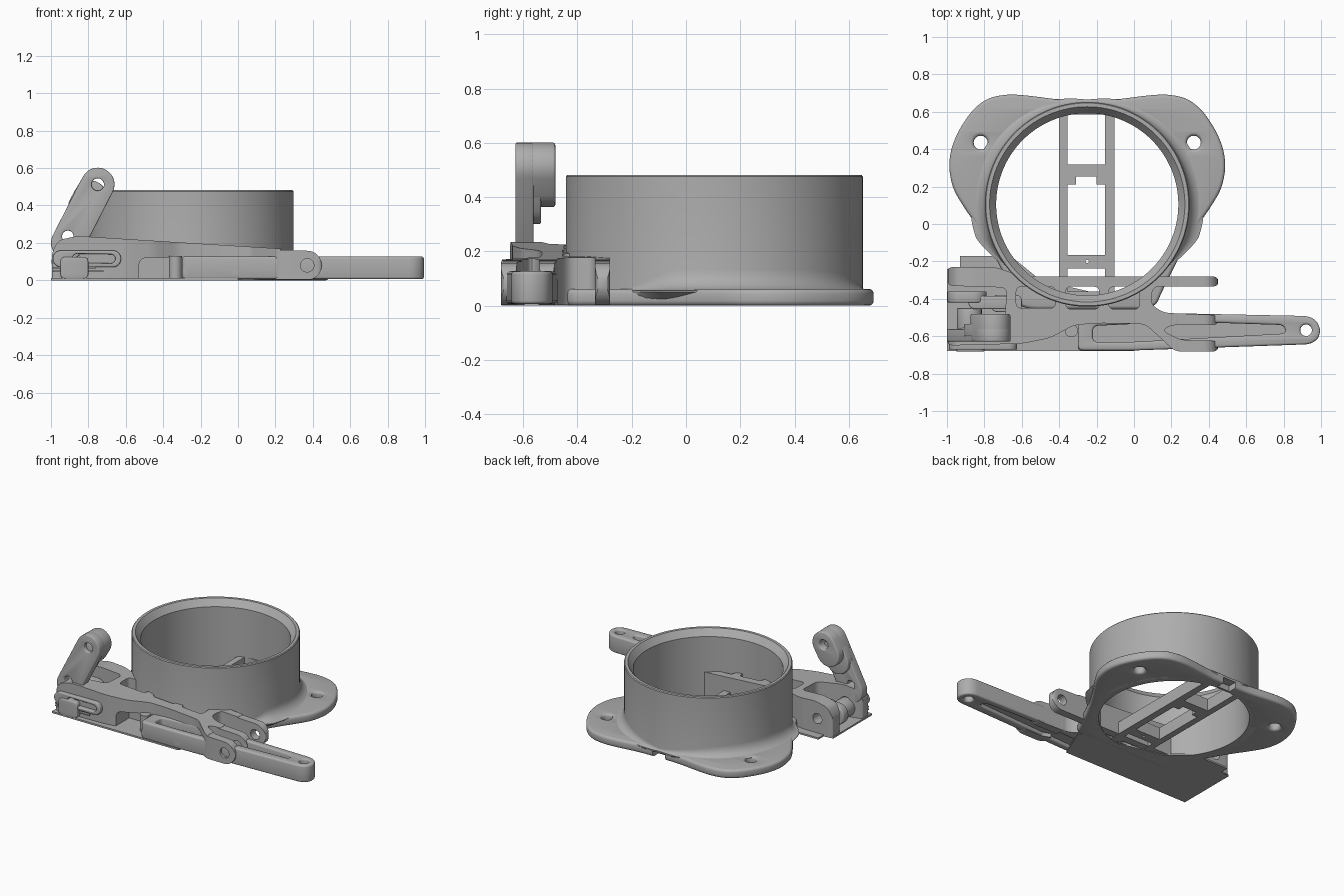
import bpy, bmesh, math

cube = bpy.data.objects.get("Cube")
if cube:
    bpy.data.objects.remove(cube, do_unlink=True)

grey = bpy.data.materials.new("mid grey")
grey.use_nodes = True
grey.diffuse_color = (0.42, 0.42, 0.42, 1)
grey.node_tree.nodes["Principled BSDF"].inputs["Base Color"].default_value = (0.42, 0.42, 0.42, 1)

CX, CY = -0.25, 0.105      # ring centre
parts = []


def finish(name, bm):
    bmesh.ops.remove_doubles(bm, verts=bm.verts, dist=1e-5)
    bmesh.ops.recalc_face_normals(bm, faces=bm.faces)
    mesh = bpy.data.meshes.new(name)
    bm.to_mesh(mesh)
    bm.free()
    mesh.materials.clear()
    mesh.materials.append(grey)
    ob = bpy.data.objects.new(name, mesh)
    bpy.context.collection.objects.link(ob)
    parts.append(ob)
    return ob


def circle(x, y, r, n=32):
    return [(x + r * math.cos(2 * math.pi * i / n), y + r * math.sin(2 * math.pi * i / n)) for i in range(n)]


def capsule(p, q, r, n=14):
    a = math.atan2(q[1] - p[1], q[0] - p[0])
    out = []
    for c, start in ((q, a - math.pi / 2), (p, a + math.pi / 2)):
        for i in range(n + 1):
            t = start + math.pi * i / n
            out.append((c[0] + r * math.cos(t), c[1] + r * math.sin(t)))
    return out


def rounded(pts, r, n=5):
    """Replace every corner with a short curve."""
    out = []
    for i, b in enumerate(pts):
        ends = []
        for o in (pts[i - 1], pts[(i + 1) % len(pts)]):
            d = math.dist(o, b)
            k = min(r, d * 0.45) / d
            ends.append((b[0] + (o[0] - b[0]) * k, b[1] + (o[1] - b[1]) * k))
        a, c = ends
        for j in range(n + 1):
            t = j / n
            out.append(tuple((1 - t) ** 2 * a[k] + 2 * t * (1 - t) * b[k] + t * t * c[k] for k in (0, 1)))
    return out


def rect(x0, x1, y0, y1):
    return [(x0, y0), (x1, y0), (x1, y1), (x0, y1)]


def prism(name, outlines, lo, hi, axis="z", bevel=0.0):
    """Fill outlines (the later ones are holes) and extrude along z or y."""
    cu = bpy.data.curves.new(name + "_outline", "CURVE")
    cu.dimensions, cu.fill_mode = "2D", "BOTH"
    for pts in outlines:
        s = cu.splines.new("POLY")
        s.points.add(len(pts) - 1)
        for p, (x, y) in zip(s.points, pts):
            p.co = (x, y, 0, 1)
        s.use_cyclic_u = True
    cu.extrude = (hi - lo) / 2 - bevel
    if bevel:
        cu.bevel_depth, cu.bevel_resolution, cu.offset = bevel, 2, -bevel
    tmp = bpy.data.objects.new(name + "_outline", cu)
    bpy.context.collection.objects.link(tmp)
    dg = bpy.context.evaluated_depsgraph_get()
    mesh = bpy.data.meshes.new_from_object(tmp.evaluated_get(dg))
    bm = bmesh.new()
    bm.from_mesh(mesh)
    bpy.data.objects.remove(tmp, do_unlink=True)
    bpy.data.curves.remove(cu)
    bpy.data.meshes.remove(mesh)
    mid = (lo + hi) / 2
    for v in bm.verts:
        x, y, z = v.co
        v.co = (x, y, z + mid) if axis == "z" else (x, z + mid, y)
    return finish(name, bm)


def boolean(obs, cutter, op="DIFFERENCE"):
    cutter.hide_render = True
    for ob in obs:
        m = ob.modifiers.new("cut", "BOOLEAN")
        m.object, m.operation, m.solver = cutter, op, "EXACT"
        bpy.context.view_layer.objects.active = ob
        bpy.ops.object.modifier_apply(modifier=m.name)
    parts.remove(cutter)
    bpy.data.objects.remove(cutter, do_unlink=True)


# Ring wall, with a foot fillet that widens toward the two side lobes
bm = bmesh.new()
N, loops = 128, []
for i in range(N):
    t = 2 * math.pi * i / N
    w = 0.004 + 0.075 * max(0, 1 - abs(math.sin(t - 0.25 * math.copysign(1, math.cos(t)))) ** 4)
    if math.sin(t) < -0.3:
        w *= max(0.05, 1 - (-math.sin(t) - 0.3) / 0.35)
    prof = [(0.487, 0.0), (0.54, 0.0), (0.547 + w, 0.05)]
    for k in range(6):
        a = math.pi / 2 * k / 5
        prof.append((0.547 + w * (1 - math.sin(a)), 0.055 + w * (1 - math.cos(a))))
    prof += [(0.547, 0.476), (0.542, 0.482), (0.522, 0.482), (0.487, 0.435)]
    loops.append([bm.verts.new((CX + r * math.cos(t), CY + r * math.sin(t), z)) for r, z in prof])
for i in range(N):
    a, b = loops[i], loops[(i + 1) % N]
    for k in range(len(a)):
        j = (k + 1) % len(a)
        bm.faces.new((a[k], b[k], b[j], a[j]))
ring = finish("ring_wall", bm)

# Two-lobed base flange, mirrored about the ring centre
half = [(0.15, 0.664), (0.3, 0.685), (0.42, 0.695), (0.53, 0.675), (0.61, 0.615), (0.68, 0.515),
        (0.725, 0.415), (0.742, 0.31), (0.72, 0.19), (0.66, 0.09), (0.59, -0.01), (0.5, -0.16),
        (0.40, -0.36), (0.36, -0.455)]
outline = [(CX + u, y) for u, y in half] + [(CX - u, y) for u, y in reversed(half)]
flange = prism("base_flange", [rounded(outline, 0.1), circle(CX, CY, 0.488, 96)]
               + [circle(CX + s * 0.57, 0.435, 0.037) for s in (-1, 1)], 0, 0.062, bevel=0.018)

# Small slot through the back of the foot
boolean([ring, flange], prism("slot_cutter", [rect(CX - 0.05, CX + 0.05, 0.56, 0.75)], -0.02, 0.042))

# Rails and crossbars across the ring floor
step = [(-0.355, -0.165), (-0.155, -0.165), (-0.155, 0.212), (-0.2, 0.212), (-0.2, 0.255),
        (-0.31, 0.255), (-0.31, 0.212), (-0.355, 0.212)]
prism("floor_rails", [rect(-0.40, -0.105, -0.39, 0.60), step, rect(-0.355, -0.155, 0.318, 0.585),
                      rect(-0.355, -0.155, -0.36, -0.238), circle(CX, -0.2, 0.009, 12)], 0.002, 0.09)

# Thin plate under the linkage
prism("linkage_base_plate", [[(-0.93, -0.17), (-0.66, -0.17), (-0.5, -0.3), (0.1, -0.44), (0.0, -0.68),
                              (-1.0, -0.68), (-1.0, -0.24), (-0.93, -0.23)]], 0, 0.012)

# Linkage frame: plan shape with windows, trimmed to its tapering side profile
plan = [(-1.0, -0.23), (-0.74, -0.23), (-0.6, -0.28), (0.45, -0.28), (0.45, -0.335), (0.1, -0.335),
        (0.09, -0.43), (0.16, -0.475), (0.45, -0.487), (0.45, -0.54), (0.2, -0.54), (0.15, -0.57),
        (0.25, -0.62), (0.45, -0.625), (0.45, -0.682), (0.22, -0.682), (0.06, -0.535), (-0.18, -0.53),
        (-0.32, -0.54), (-0.45, -0.61), (-0.6, -0.64), (-1.0, -0.65), (-1.0, -0.575), (-0.69, -0.5),
        (-0.68, -0.34), (-1.0, -0.33)]
windows = [rect(-0.63, -0.42, -0.45, -0.335), rect(-0.365, -0.185, -0.455, -0.335),
           rect(-0.135, 0.03, -0.455, -0.335)]
frame = prism("linkage_frame", [rounded(plan, 0.035)] + [rounded(w, 0.03) for w in windows], 0.003, 0.3)
side = rounded([(-0.995, -0.02), (-0.995, 0.15), (-0.96, 0.215), (-0.86, 0.237), (0.25, 0.168)], 0.03)
side += [(0.37 + 0.078 * math.cos(a), 0.08 + 0.078 * math.sin(a))
         for a in [math.pi / 2 - math.pi * i / 16 for i in range(17)]]
boolean([frame], prism("side_profile", [side], -0.9, 0, "y"), "INTERSECT")
boolean([frame], prism("arch_cutter", [rounded(rect(-0.53, 0.2, -0.1, 0.122), 0.05)], -0.8, -0.475, "y"))
for x, z in ((0.37, 0.08), (-0.88, 0.115)):
    boolean([frame], prism("pin_cutter", [circle(x, z, 0.036)], -0.9, 0, "y"))

# Long pocketed bar with a vertical pin hole at its tip
bar = [(-0.3, -0.48), (0.1, -0.475), (0.93, -0.492), (0.975, -0.515), (0.998, -0.565), (0.985, -0.615),
       (0.94, -0.643), (0.0, -0.676), (-0.3, -0.676)]
slot = [(-0.22, -0.545), (0.25, -0.522), (0.8, -0.54), (0.815, -0.585), (0.0, -0.63), (-0.22, -0.632)]
prism("long_bar", [rounded(bar, 0.03), rounded(slot, 0.03), circle(0.92, -0.568, 0.031)],
      0.006, 0.127, bevel=0.012)
prism("bar_pocket_web", [rounded([(x, y) for x, y in bar[:2]] + [(0.85, -0.5), (0.85, -0.64)] + bar[7:], 0.02)],
      0.03, 0.07)

# Upright lever: thin plate with a thick boss on top
prism("lever_plate", [capsule((-0.91, 0.2), (-0.75, 0.512), 0.09),
                      circle(-0.91, 0.235, 0.031), circle(-0.75, 0.512, 0.033)], -0.628, -0.562, "y", 0.006)
prism("lever_boss", [capsule((-0.785, 0.452), (-0.75, 0.512), 0.089),
                     circle(-0.75, 0.512, 0.033)], -0.625, -0.482, "y", 0.008)
prism("lever_gusset", [capsule((-0.82, 0.39), (-0.79, 0.445), 0.089)], -0.6, -0.535, "y", 0.006)

# Knuckles and links at the lever end
prism("knuckle_lug", [capsule((-0.925, 0.1), (-0.86, 0.1), 0.072), circle(-0.88, 0.1, 0.03)],
      -0.42, -0.36, "y", 0.008)
prism("knuckle_barrel", [circle(-0.88, 0.075, 0.066)], -0.6, -0.45, "y", 0.006)
prism("side_link", [capsule((-0.945, 0.115), (-0.67, 0.115), 0.045),
                    capsule((-0.86, 0.118), (-0.68, 0.115), 0.024)], -0.672, -0.62, "y", 0.006)
prism("lower_block", [rounded(rect(-0.95, -0.8, 0.008, 0.125), 0.03)], -0.682, -0.62, "y", 0.006)
for k, z in enumerate((0.045, 0.062)):
    prism("thin_fin_%d" % (k + 1), [rect(-0.99, -0.72 - 0.04 * k, -0.66, -0.58)], z, z + 0.008)
prism("cross_link", [capsule((-0.68, -0.42), (-0.85, -0.42), 0.035)], 0.03, 0.16, bevel=0.008)
prism("stop_block", [rounded(rect(-0.76, -0.6, -0.47, -0.38), 0.03)], 0.01, 0.1, bevel=0.006)
prism("bar_rivet", [circle(-0.335, -0.57, 0.035)], 0.01, 0.13)

# Smooth shading with sharp edges kept
bpy.ops.object.select_all(action="DESELECT")
for ob in parts:
    ob.select_set(True)
bpy.context.view_layer.objects.active = parts[0]
bpy.ops.object.shade_smooth_by_angle(angle=math.radians(32))
